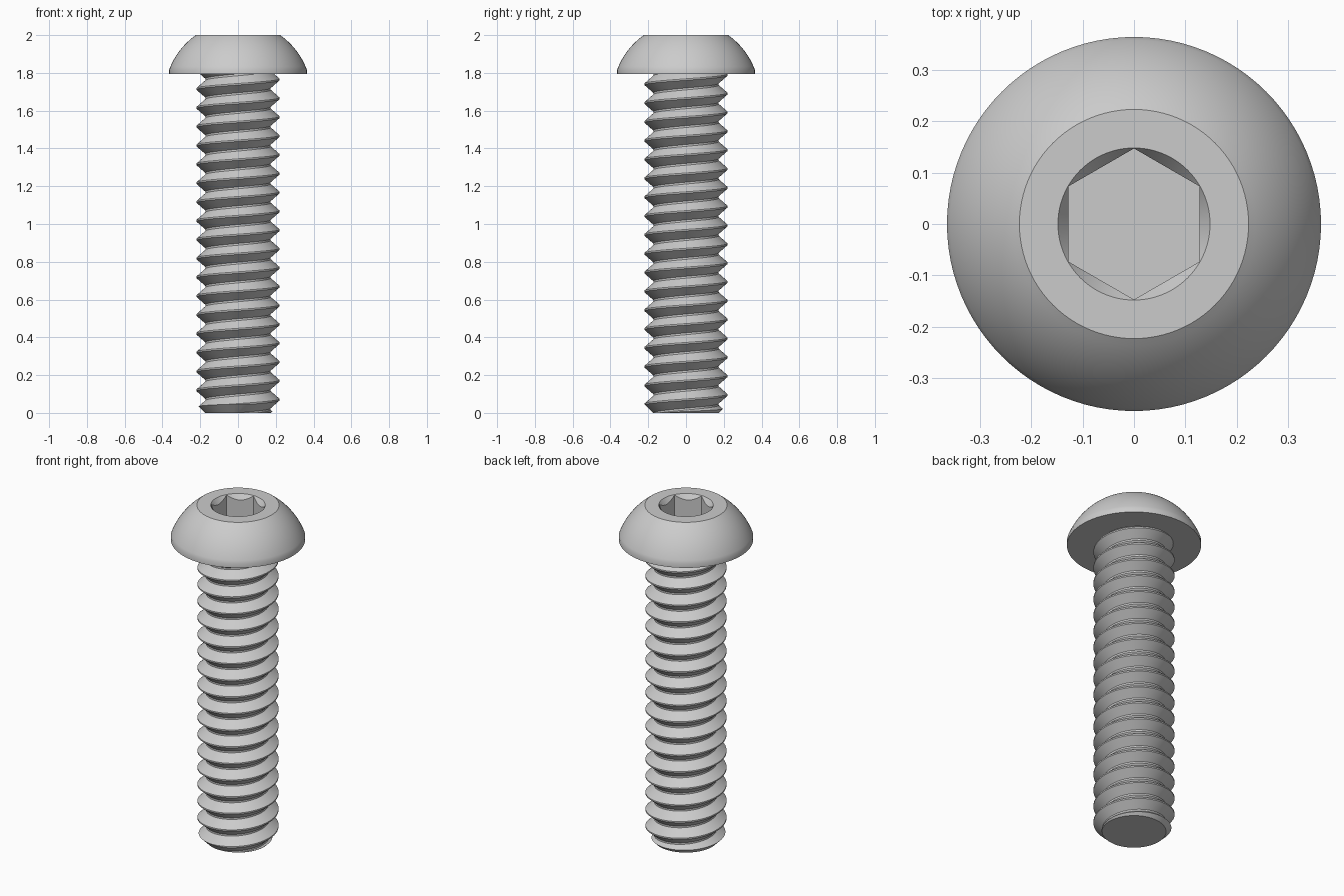
import bpy, bmesh, math
from math import sin, cos, pi, tau

cube = bpy.data.objects.get("Cube")
if cube:
    bpy.data.objects.remove(cube, do_unlink=True)

PITCH, ROOT, CREST = 0.0997, 0.173, 0.22
HEAD_Z, TOP, HEAD_R, FLAT_R = 1.793, 2.0, 0.364, 0.223
SEGS = 96

steel = bpy.data.materials.new("grey steel")
steel.use_nodes = True
steel.diffuse_color = (0.6, 0.6, 0.6, 1)
steel.node_tree.nodes["Principled BSDF"].inputs["Base Color"].default_value = steel.diffuse_color


def finish(name, bm):
    bmesh.ops.recalc_face_normals(bm, faces=bm.faces)
    mesh = bpy.data.meshes.new(name)
    bm.to_mesh(mesh)
    bm.free()
    mesh.materials.append(steel)
    obj = bpy.data.objects.new(name, mesh)
    bpy.context.collection.objects.link(obj)
    return obj


def lathe(name, profile, segs=SEGS, turn=0.0):
    """Closed solid of revolution from (radius, z) points, capped at both ends."""
    bm = bmesh.new()
    rings = [[bm.verts.new((r * cos(turn + tau * i / segs), r * sin(turn + tau * i / segs), z))
              for i in range(segs)] for r, z in profile]
    for low, high in zip(rings, rings[1:]):
        for i in range(segs):
            j = (i + 1) % segs
            bm.faces.new((low[i], low[j], high[j], high[i]))
    bm.faces.new(rings[0][::-1])
    bm.faces.new(rings[-1])
    return finish(name, bm)


def activate(obj):
    bpy.ops.object.select_all(action='DESELECT')
    obj.select_set(True)
    bpy.context.view_layer.objects.active = obj


def cut(obj, cutter, operation):
    mod = obj.modifiers.new("cut", 'BOOLEAN')
    mod.operation, mod.solver, mod.object = operation, 'EXACT', cutter
    activate(obj)
    bpy.ops.object.modifier_apply(modifier=mod.name)
    bpy.data.objects.remove(cutter, do_unlink=True)


def smooth(obj):
    activate(obj)
    bpy.ops.object.shade_smooth_by_angle(angle=math.radians(25))


# Endless right-handed thread: one V-shaped tooth profile swept up a helix
tooth = [(CREST, -0.04), (CREST, 0.04), (ROOT, 0.45), (ROOT, 0.55)]
turns, start = 22, 0.07 - 2 * PITCH
bm = bmesh.new()
columns = []
for i in range(SEGS):
    a = tau * i / SEGS
    columns.append([bm.verts.new((r * cos(a), r * sin(a), start + PITCH * (t + f + i / SEGS)))
                    for t in range(turns) for r, f in tooth])
step, count = len(tooth), turns * len(tooth)
for i in range(SEGS):
    here, there = columns[i], columns[(i + 1) % SEGS]
    shift = step if i == SEGS - 1 else 0      # the seam joins one pitch higher
    for k in range(count - 1 - shift):
        bm.faces.new((here[k], there[k + shift], there[k + shift + 1], here[k + 1]))
rim = [e for e in bm.edges if e.is_boundary]
for is_top in (False, True):
    tip = bm.verts.new((0, 0, 2.6 if is_top else -0.6))
    for e in rim:
        if (e.verts[0].co.z > 1) == is_top:
            bm.faces.new((e.verts[0], e.verts[1], tip))
shank = finish("threaded_shank", bm)

# Trim the thread to length with a chamfered end
blank = lathe("shank_blank", [(0.174, 0), (0.25, 0.076), (0.25, HEAD_Z + 0.02)])
cut(shank, blank, 'INTERSECT')
smooth(shank)

# Domed head: a spherical arc between the rim and the flat top
rim_z = HEAD_Z + 0.025
centre = (TOP + rim_z - (HEAD_R**2 - FLAT_R**2) / (TOP - rim_z)) / 2
radius = math.hypot(HEAD_R, rim_z - centre)
a0, a1 = math.asin((rim_z - centre) / radius), math.asin((TOP - centre) / radius)
arc = [a0 + (a1 - a0) * i / 14 for i in range(15)]
head = lathe("button_head", [(HEAD_R, HEAD_Z)]
             + [(radius * cos(a), centre + radius * sin(a)) for a in arc])

# Hex socket with a countersunk mouth
cut(head, lathe("hex_cutter", [(0.147, 1.87), (0.147, 2.1)], 6, pi / 2), 'DIFFERENCE')
slope = 0.7
cut(head, lathe("countersink_cutter", [(0.148 - 0.05 * slope, TOP - 0.05),
                                       (0.148 + 0.02 * slope, TOP + 0.02)]), 'DIFFERENCE')
smooth(head)
